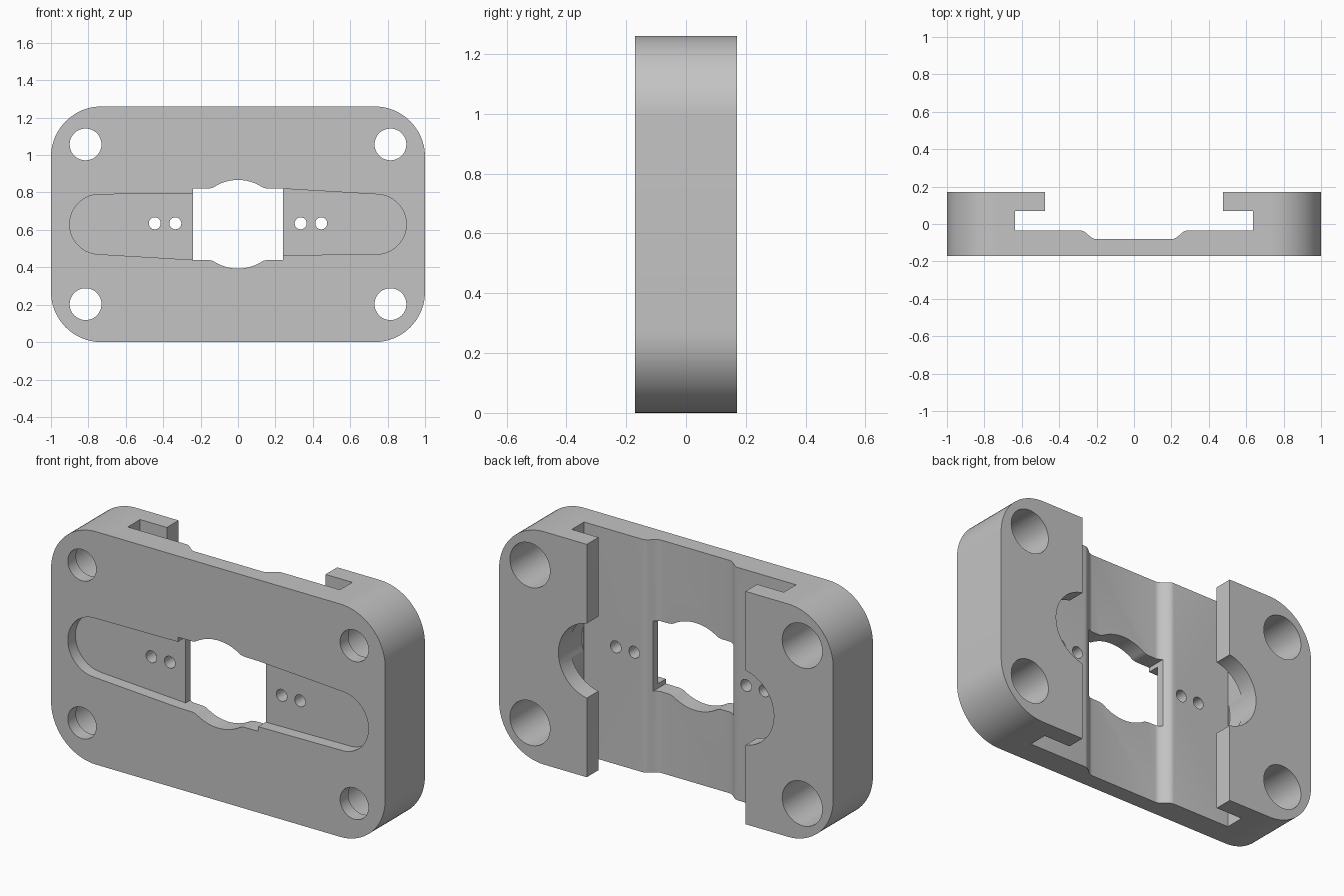
import bpy, bmesh, math
from mathutils import Vector

if "Cube" in bpy.data.objects:
    bpy.data.objects.remove(bpy.data.objects["Cube"], do_unlink=True)

ZC = 0.63  # mid height of the plate


def prism(name, pts, axis, lo, hi):
    """Extrude a closed 2D outline along y (outline in x,z) or z (outline in x,y)."""
    place = (lambda p: (p[0], lo, p[1])) if axis == "y" else (lambda p: (p[0], p[1], lo))
    step = Vector((0, hi - lo, 0)) if axis == "y" else Vector((0, 0, hi - lo))
    bm = bmesh.new()
    face = bm.faces.new([bm.verts.new(place(p)) for p in pts])
    ext = bmesh.ops.extrude_face_region(bm, geom=[face])["geom"]
    bmesh.ops.translate(bm, vec=step, verts=[v for v in ext if isinstance(v, bmesh.types.BMVert)])
    bmesh.ops.recalc_face_normals(bm, faces=bm.faces)
    mesh = bpy.data.meshes.new(name)
    bm.to_mesh(mesh)
    bm.free()
    obj = bpy.data.objects.new(name, mesh)
    bpy.context.collection.objects.link(obj)
    return obj


def arc(cx, cz, r, a0, a1, n):
    return [(cx + r * math.cos(math.radians(a0 + (a1 - a0) * i / n)),
             cz + r * math.sin(math.radians(a0 + (a1 - a0) * i / n))) for i in range(n + 1)]


def circle(cx, cz, r, n=48):
    return arc(cx, cz, r, 0, 360, n)[:-1]


def cut(body, cutter):
    """Subtract a cutter from the body, then discard it."""
    cutter.hide_render = True
    mod = body.modifiers.new("cut", "BOOLEAN")
    mod.operation = "DIFFERENCE"
    mod.solver = "EXACT"
    mod.object = cutter
    bpy.context.view_layer.objects.active = body
    bpy.ops.object.modifier_apply(modifier=mod.name)
    bpy.data.objects.remove(cutter, do_unlink=True)


# Plate with rounded corners
R = 0.27
outline = []
for sx, sz, a in ((1, 1, 0), (-1, 1, 90), (-1, -1, 180), (1, -1, 270)):
    outline += arc(sx * (1 - R), ZC + sz * (ZC - R), R, a, a + 90, 20)
plate = prism("mounting_plate", outline, "y", -0.17, 0.17)

# T-shaped channel with a shallow, soft-edged groove in its floor
half = []
for i in range(11):
    t = i / 10
    half.append((0.205 + 0.08 * t, -0.08 + 0.045 * (1 - math.cos(math.pi * t)) / 2))
half += [(0.635, -0.035), (0.635, 0.07), (0.475, 0.07), (0.475, 0.3)]
channel = half + [(-x, y) for x, y in reversed(half)]
cut(plate, prism("channel_cutter", channel, "z", -0.1, 1.4))

# Tapered recess in the front, round at both ends
recess = arc(0.74, ZC, 0.16, -86, 86, 32) + [(0.24, ZC + 0.19), (0.2, ZC + 0.17)]
recess += [(-x, 2 * ZC - z) for x, z in recess]
cut(plate, prism("recess_cutter", recess, "y", -0.3, -0.105))

# Central window with bulged top and bottom
window = [(0.24, ZC + 0.19), (0.155, ZC + 0.191), (0.137, ZC + 0.195)]
window += arc(0, ZC, 0.237, 58, 122, 20)
window += [(-0.137, ZC + 0.195), (-0.155, ZC + 0.191), (-0.24, ZC + 0.19)]
window += [(-x, 2 * ZC - z) for x, z in window]
cut(plate, prism("window_cutter", window, "y", -0.3, 0.0))

for s in (-1, 1):
    # Round notch in each rear lip
    cut(plate, prism("notch_cutter", circle(s * 0.44, ZC, 0.205, 64), "y", -0.03, 0.3))
    # Pairs of pin holes
    for x in (0.335, 0.445):
        cut(plate, prism("pin_cutter", circle(s * x, ZC + 0.005, 0.032, 32), "y", -0.3, 0.0))
    # Corner bolt holes, counterbored from the back
    for t in (-1, 1):
        x, z = s * 0.815, ZC + t * 0.427
        cut(plate, prism("bolt_cutter", circle(x, z, 0.085), "y", -0.3, 0.3))
        cut(plate, prism("counterbore_cutter", circle(x, z, 0.12), "y", -0.1, 0.3))

# Grey finish
grey = bpy.data.materials.new("grey")
grey.use_nodes = True
colour = (0.55, 0.55, 0.55, 1)
grey.diffuse_color = colour
grey.node_tree.nodes["Principled BSDF"].inputs["Base Color"].default_value = colour
plate.data.materials.clear()
plate.data.materials.append(grey)

bpy.ops.object.select_all(action="DESELECT")
plate.select_set(True)
bpy.context.view_layer.objects.active = plate
bpy.ops.object.shade_smooth_by_angle(angle=math.radians(30))
